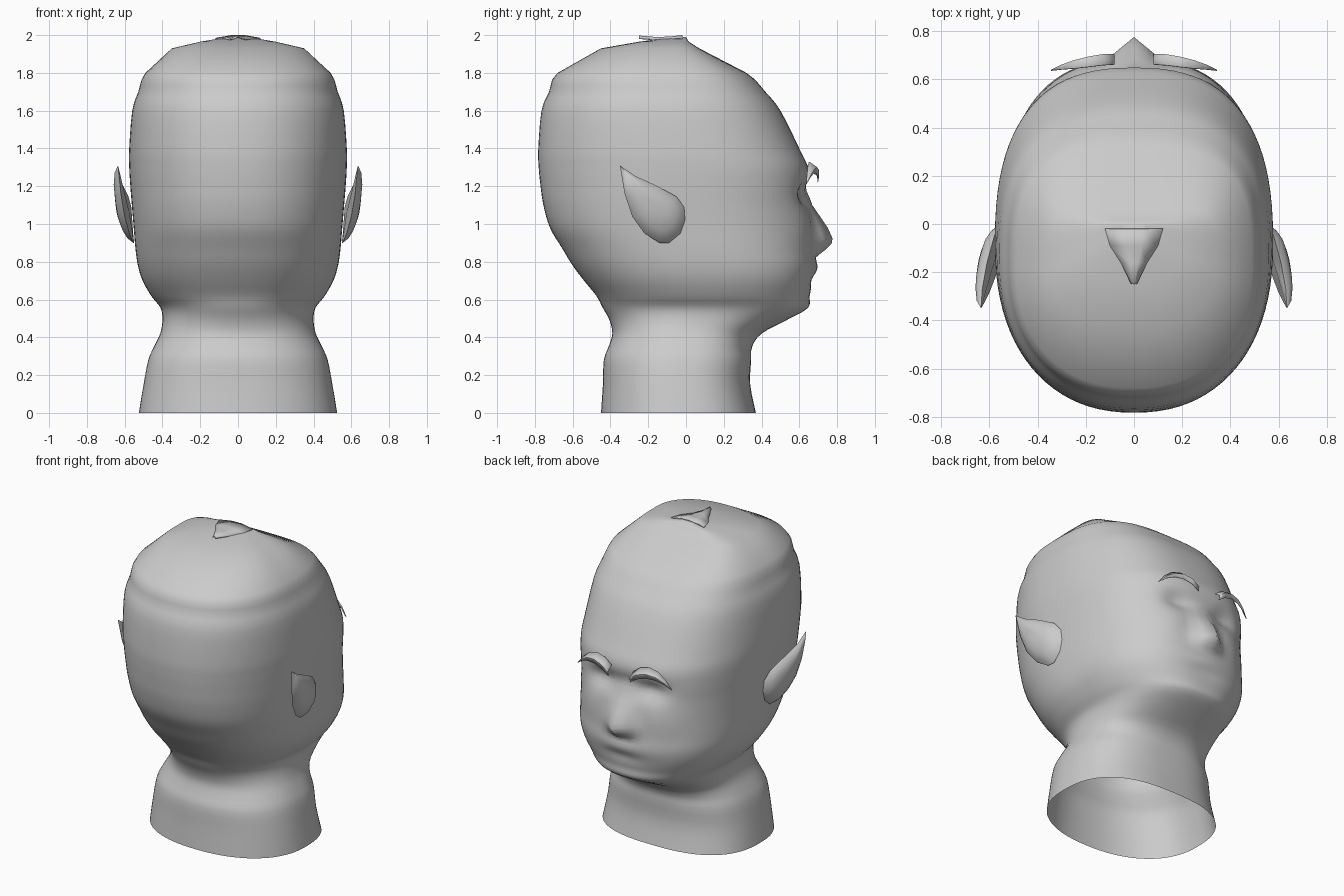
import bpy
from math import sin, cos, pi, exp

old = bpy.data.objects.get("Cube")
if old:
    bpy.data.objects.remove(old, do_unlink=True)

skin = bpy.data.materials.new("plain_grey")
skin.use_nodes = True
GREY = (0.6, 0.6, 0.6, 1)
skin.diffuse_color = GREY
skin.node_tree.nodes["Principled BSDF"].inputs["Base Color"].default_value = GREY


def make(name, verts, faces, angle=60):
    mesh = bpy.data.meshes.new(name)
    mesh.from_pydata(verts, [], faces)
    mesh.materials.append(skin)
    ob = bpy.data.objects.new(name, mesh)
    bpy.context.collection.objects.link(ob)
    bpy.ops.object.select_all(action="DESELECT")
    ob.select_set(True)
    bpy.context.view_layer.objects.active = ob
    bpy.ops.object.mode_set(mode="EDIT")
    bpy.ops.mesh.select_all(action="SELECT")
    bpy.ops.mesh.normals_make_consistent(inside=False)
    bpy.ops.object.mode_set(mode="OBJECT")
    bpy.ops.object.shade_smooth_by_angle(angle=angle * pi / 180)
    return ob


def lookup(table, z):
    """Linear interpolation of a row table keyed by its first column."""
    for a, b in zip(table, table[1:]):
        if a[0] <= z <= b[0]:
            t = (z - a[0]) / (b[0] - a[0])
            return [p + (q - p) * t for p, q in zip(a[1:], b[1:])]
    return [0] * (len(table[0]) - 1)


def spline(table, i, t):
    """Point on a smooth curve through the rows, between rows i and i + 1."""
    last = len(table) - 1
    rows = [table[min(max(k, 0), last)] for k in (i - 1, i, i + 1, i + 2)]
    return [b + t / 2 * (c - a + t * (2 * a - 5 * b + 4 * c - d + t * (3 * (b - c) + d - a)))
            for a, b, c, d in zip(*rows)]


# Head and neck: height, half width, rear y, face y, squareness of the front
PROFILE = [
    (0, .525, -.45, .37, 2.6), (.15, .5, -.44, .34, 2.6), (.28, .475, -.435, .345, 2.6),
    (.35, .445, -.41, .35, 2.5), (.42, .412, -.39, .4, 2.4), (.49, .4, -.405, .53, 2.3),
    (.555, .41, -.44, .645, 2.3), (.62, .46, -.475, .655, 2.4), (.7, .505, -.54, .672, 2.5),
    (.78, .53, -.6, .685, 2.5), (.87, .543, -.655, .675, 2.5), (.98, .552, -.72, .665, 2.5),
    (1.1, .562, -.755, .655, 2.5), (1.2, .57, -.77, .655, 2.5), (1.3, .576, -.78, .645, 2.5),
    (1.4, .576, -.782, .6, 2.5), (1.6, .56, -.765, .5, 2.6), (1.7, .528, -.725, .42, 2.8),
    (1.8, .49, -.68, .32, 3.1), (1.93, .35, -.45, .07, 5), (1.965, .2, -.25, .015, 5),
    (1.99, .05, -.06, .0, 5)]
# Nose: height, projection, half width
NOSE = [(.82, 0, .12), (.88, .085, .13), (.91, .11, .13), (.98, .085, .12),
        (1.1, .015, .1), (1.2, 0, .08)]


def bump(x, z, cx, cz, rx, rz):
    return exp(-((abs(x) - cx) / rx) ** 2 - ((z - cz) / rz) ** 2)


def relief(x, z):
    h, w = lookup(NOSE, z)
    d = h * max(0, 1 - abs(x) / w) if w else 0
    d -= .05 * bump(x, z, .17, 1.16, .1, .06)      # eye sockets
    d -= .02 * bump(x, z, 0, 1.19, .08, .05)       # bridge
    d += .015 * bump(x, z, .25, .98, .14, .12)     # cheeks
    d += .012 * bump(x, z, 0, .77, .1, .04)        # upper lip
    d -= .01 * bump(x, z, 0, .7, .12, .03)         # mouth
    return d


rings = []
for k in range(len(PROFILE) - 1):
    z0 = PROFILE[k][0]
    n = 4 if .5 < z0 < 1.35 else 3 if z0 < 1.8 else 1
    rings += [spline(PROFILE, k, i / n) for i in range(n)]
rings.append(PROFILE[-1])

SEG = 88
verts, faces = [], []
for z, w, back, front, square in rings:
    mid, depth = (back + front) / 2, (front - back) / 2
    for i in range(SEG):
        a = 2 * pi * i / SEG
        c, s = cos(a), sin(a)
        power = 2 / (square if s > 0 else 2.25)
        x = w * abs(c) ** power * (1 if c > 0 else -1)
        y = mid + depth * abs(s) ** power * (1 if s > 0 else -1)
        if s > 0:
            y += relief(x, z)
        verts.append((x, y, z))
for r in range(len(rings) - 1):
    for i in range(SEG):
        j = (i + 1) % SEG
        faces.append((r * SEG + i, r * SEG + j, (r + 1) * SEG + j, (r + 1) * SEG + i))
faces.append(tuple(range((len(rings) - 1) * SEG, len(rings) * SEG)))
make("head", verts, faces, 100)

# Pointed ears: outline as x, y, z, swept up and back
EAR = [(.635, -.35, 1.31), (.63, -.27, 1.255), (.61, -.16, 1.205), (.58, -.05, 1.145),
       (.565, -.01, 1.09), (.56, -.005, 1.02), (.555, -.03, .95), (.55, -.09, .9),
       (.555, -.14, .9), (.575, -.22, .95), (.6, -.285, 1.04), (.62, -.325, 1.16)]
# Eyebrows: centre line x, y, z and half height
BROW = [(.08, .705, 1.25, .03), (.13, .705, 1.285, .032), (.19, .695, 1.3, .03),
        (.25, .68, 1.29, .024), (.3, .662, 1.26, .014), (.345, .64, 1.215, .002)]

for side, label in ((1, "left"), (-1, "right")):
    n = len(EAR)
    centre = (.58, -.14, 1.06)
    verts, faces = [], []
    for k, lift in ((1, 0), (.85, .026), (.6, .045), (.3, .055)):
        for p in EAR:
            q = [c + (v - c) * k for v, c in zip(p, centre)]
            verts.append((side * (q[0] + lift), q[1], q[2]))
    for r in range(3):
        for i in range(n):
            j = (i + 1) % n
            faces.append((r * n + i, r * n + j, r * n + n + j, r * n + n + i))
    verts += [(side * .638, centre[1], centre[2]), (side * .575, centre[1], centre[2])]
    for i in range(n):
        j = (i + 1) % n
        faces.append((3 * n + i, 3 * n + j, 4 * n))
        faces.append((j, i, 4 * n + 1))
    make(label + "_ear", verts, faces)

    verts = []
    for x, y, z, h in BROW:
        verts += [(side * x, y - h * .2, z - h), (side * x, y, z), (side * x, y - h * 1.4, z + h)]
    faces = [(3 * i + k, 3 * i + k + 1, 3 * i + k + 4, 3 * i + k + 3)
             for i in range(len(BROW) - 1) for k in (0, 1)]
    brow = make(label + "_eyebrow", verts, faces)
    brow.modifiers.new("thickness", "SOLIDIFY").thickness = .004

# Small fan-shaped tuft on the crown
ROWS = [(-.02, .12, 1.985, 2.0), (-.09, .1, 1.982, 1.992),
        (-.16, .055, 1.978, 1.99), (-.25, .012, 1.985, 1.998)]
verts, faces = [], []
for y, w, low, high in ROWS:
    verts += [(-w, y, low), (-w * .3, y, high), (w * .3, y, high), (w, y, low)]
for r in range(len(ROWS) - 1):
    for k in range(3):
        i = 4 * r + k
        faces.append((i, i + 1, i + 5, i + 4))
tuft = make("crown_tuft", verts, faces, 30)
tuft.modifiers.new("thickness", "SOLIDIFY").thickness = .006
